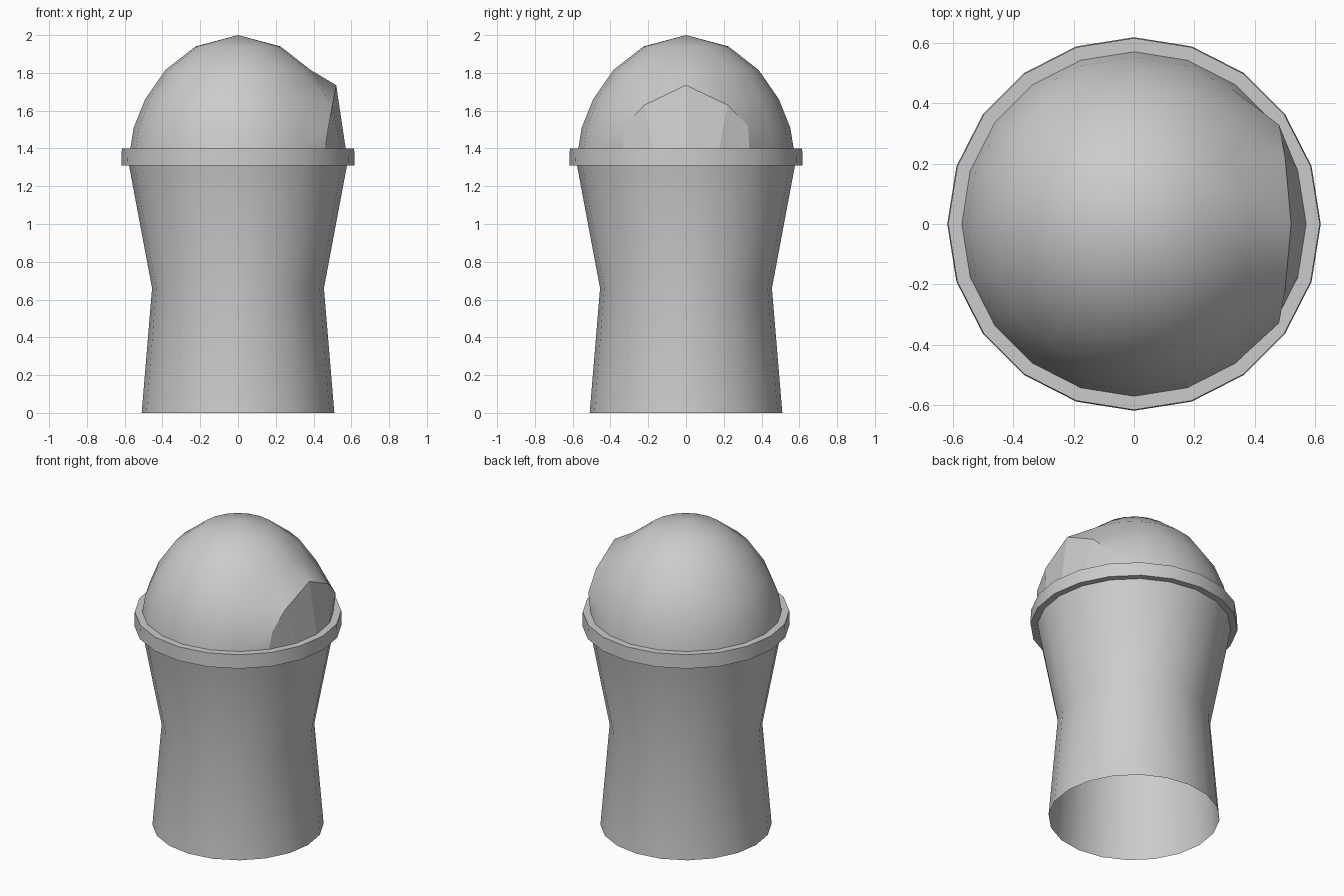
import bpy, bmesh
from math import sin, cos, pi, radians

if "Cube" in bpy.data.objects:
    bpy.data.objects.remove(bpy.data.objects["Cube"])

N = 20


def polar(r, z, i):
    a = 2 * pi * i / N
    return (r * cos(a), r * sin(a), z)


def make_object(name, bm, angle=None):
    mesh = bpy.data.meshes.new(name)
    bm.to_mesh(mesh)
    bm.free()
    obj = bpy.data.objects.new(name, mesh)
    bpy.context.collection.objects.link(obj)
    if angle:
        bpy.ops.object.select_all(action='DESELECT')
        obj.select_set(True)
        bpy.context.view_layer.objects.active = obj
        bpy.ops.object.shade_smooth_by_angle(angle=radians(angle))
    return obj


def lathe(bm, profile):
    """Stack of 20-sided rings from the bottom up; returns the vertex grid."""
    rows = [[bm.verts.new(polar(r, z, i)) for i in range(N)] for r, z in profile]
    for a, b in zip(rows, rows[1:]):
        for i in range(N):
            j = (i + 1) % N
            bm.faces.new((a[i], a[j], b[j], b[i]))
    return rows


# Tapered body, open at the bottom
bm = bmesh.new()
lathe(bm, [(0.51, 0), (0.455, 0.66), (0.577, 1.31)])
make_object("bin_body", bm, 35)

# Rim band between body and lid
bm = bmesh.new()
lathe(bm, [(0.577, 1.31), (0.618, 1.31), (0.615, 1.40), (0.57, 1.40)])
make_object("rim_band", bm, 35)

# Domed lid with the vertices around the opening pulled out into a hood
bm = bmesh.new()
rows = lathe(bm, [(0.57, 1.40), (0.552, 1.51), (0.492, 1.66),
                  (0.385, 1.815), (0.225, 1.94)])
top = bm.verts.new((0, 0, 2))
for i in range(N):
    bm.faces.new((rows[-1][i], rows[-1][(i + 1) % N], top))
hood = {0: (0.52, 0, 1.735), 1: (0.50, 0.22, 1.63), 2: (0.48, 0.328, 1.52)}
for i, (x, y, z) in hood.items():
    row = rows[1] if i == 2 else rows[2]
    for s in (1, -1):
        row[s * i].co = (x, s * y, z)
for s in (1, -1):
    bm.faces.new([rows[2][s], rows[2][2 * s], rows[1][2 * s]][::s])
bmesh.ops.delete(bm, geom=[rows[1][i] for i in (-1, 0, 1)], context='VERTS')
bmesh.ops.recalc_face_normals(bm, faces=bm.faces)
make_object("dome_lid", bm, 35)

# Faceted flap closing the opening under the hood
bm = bmesh.new()
lip, base = [], []
for i in range(-2, 3):
    x, y, z = hood[abs(i)]
    lip.append(bm.verts.new((x, y if i > 0 else -y, z)))
    base.append(bm.verts.new(polar(0.57, 1.40, i)))
for k in range(4):
    bm.faces.new((base[k], base[k + 1], lip[k + 1], lip[k]))
make_object("lid_flap", bm)
